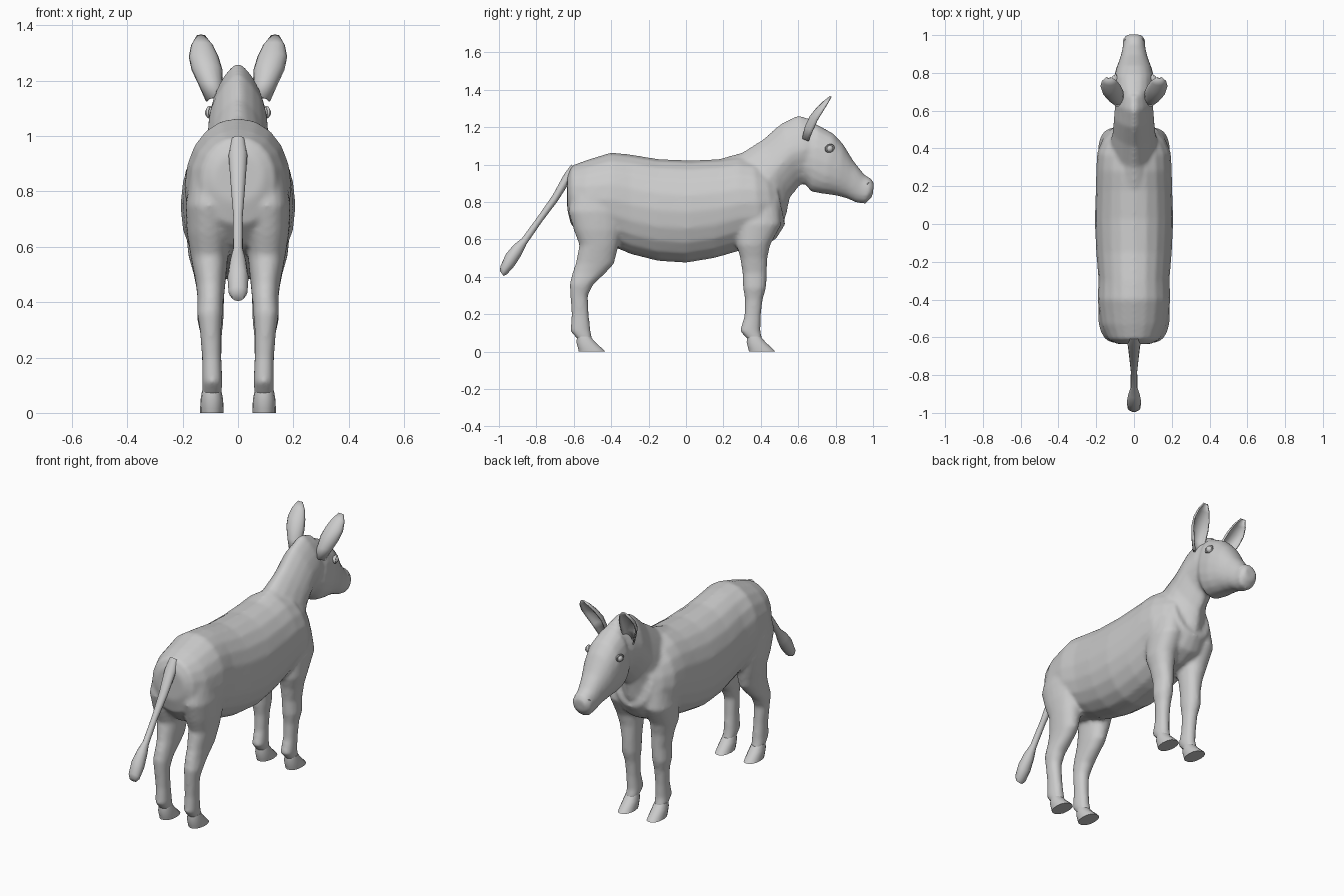
import bpy, bmesh, math
from mathutils import Vector

hide = bpy.data.materials.new("grey_hide")
hide.diffuse_color = (0.6, 0.6, 0.6, 1)


def finish(bm, name, angle=50):
    bmesh.ops.recalc_face_normals(bm, faces=bm.faces)
    me = bpy.data.meshes.new(name)
    bm.to_mesh(me)
    bm.free()
    ob = bpy.data.objects.new(name, me)
    bpy.context.collection.objects.link(ob)
    me.materials.append(hide)
    bpy.ops.object.select_all(action='DESELECT')
    ob.select_set(True)
    bpy.context.view_layer.objects.active = ob
    bpy.ops.object.shade_smooth_by_angle(angle=math.radians(angle))
    return ob


def loft(bm, sections, count=20):
    """Closed skin over superellipse rings: (centre, half axis a, half axis b, exponent)."""
    rings = []
    for c, a, b, n in sections:
        ring = []
        for i in range(count):
            t = 2 * math.pi * i / count
            ca, sa = math.cos(t), math.sin(t)
            u = math.copysign(abs(ca) ** (2 / n), ca)
            v = math.copysign(abs(sa) ** (2 / n), sa)
            ring.append(bm.verts.new(c + a * u + b * v))
        rings.append(ring)
    for r, q in zip(rings, rings[1:]):
        for i in range(count):
            j = (i + 1) % count
            bm.faces.new((r[i], r[j], q[j], q[i]))
    bm.faces.new(rings[0])
    bm.faces.new(rings[-1])


def spine(rows):
    """Rings from top (y, z), bottom (y, z), half width, exponent."""
    out = []
    for ty, tz, by, bz, w, n in rows:
        top, bot = Vector((0, ty, tz)), Vector((0, by, bz))
        out.append(((top + bot) / 2, Vector((w, 0, 0)), (top - bot) / 2, n))
    return out


def limb(rows, side):
    """Level rings from z, back y, front y, inner x, outer x."""
    return [(Vector((side * (x0 + x1) / 2, (y0 + y1) / 2, z)),
             Vector(((x1 - x0) / 2, 0, 0)), Vector((0, (y1 - y0) / 2, 0)), 2.2)
            for z, y0, y1, x0, x1 in rows]


trunk = [(-0.635, 0.94, -0.635, 0.76, 0.09, 2), (-0.61, 0.995, -0.615, 0.68, 0.135, 2.1),
         (-0.53, 1.025, -0.54, 0.60, 0.175, 2.1), (-0.40, 1.065, -0.40, 0.565, 0.193, 2.1),
         (-0.30, 1.055, -0.29, 0.52, 0.188, 2.1), (-0.15, 1.03, -0.15, 0.485, 0.2, 2.1),
         (0.03, 1.022, 0.0, 0.475, 0.208, 2.1), (0.18, 1.03, 0.15, 0.50, 0.203, 2.1),
         (0.28, 1.045, 0.29, 0.54, 0.2, 2), (0.36, 1.03, 0.40, 0.56, 0.195, 2),
         (0.42, 1.0, 0.48, 0.60, 0.165, 2), (0.47, 0.96, 0.53, 0.68, 0.12, 2)]
neck = [(0.16, 1.025, 0.42, 0.64, 0.16, 1.8), (0.30, 1.065, 0.535, 0.72, 0.13, 1.6),
        (0.41, 1.135, 0.555, 0.82, 0.113, 1.5), (0.51, 1.222, 0.61, 0.89, 0.107, 1.5),
        (0.60, 1.265, 0.68, 0.90, 0.1, 1.5), (0.68, 1.24, 0.74, 0.93, 0.085, 1.6)]
head = [(0.63, 1.17, 0.635, 0.90, 0.085, 2), (0.70, 1.215, 0.67, 0.855, 0.104, 2.2),
        (0.79, 1.165, 0.73, 0.845, 0.108, 2.3), (0.84, 1.11, 0.80, 0.835, 0.096, 2.2),
        (0.895, 1.02, 0.86, 0.82, 0.074, 2.2), (0.955, 0.945, 0.91, 0.797, 0.06, 2.2),
        (0.99, 0.925, 0.96, 0.79, 0.059, 2.2), (1.005, 0.90, 0.997, 0.83, 0.042, 2)]
hind_leg = [(0.88, -0.60, -0.34, 0.03, 0.17), (0.75, -0.63, -0.33, 0.02, 0.19),
            (0.65, -0.60, -0.34, 0.025, 0.185), (0.57, -0.57, -0.36, 0.035, 0.172),
            (0.47, -0.59, -0.385, 0.045, 0.153), (0.42, -0.608, -0.43, 0.05, 0.147),
            (0.36, -0.622, -0.495, 0.055, 0.148), (0.30, -0.618, -0.525, 0.06, 0.138),
            (0.20, -0.612, -0.52, 0.06, 0.13), (0.11, -0.618, -0.51, 0.056, 0.13),
            (0.06, -0.575, -0.50, 0.06, 0.13)]
front_leg = [(0.80, 0.28, 0.50, 0.03, 0.17), (0.68, 0.27, 0.51, 0.03, 0.19),
             (0.57, 0.27, 0.45, 0.04, 0.18), (0.50, 0.29, 0.435, 0.045, 0.16),
             (0.42, 0.302, 0.432, 0.05, 0.145), (0.34, 0.305, 0.428, 0.052, 0.148),
             (0.28, 0.315, 0.41, 0.058, 0.135), (0.19, 0.312, 0.4, 0.06, 0.13),
             (0.11, 0.288, 0.398, 0.056, 0.13), (0.06, 0.335, 0.41, 0.06, 0.13)]

# Trunk, neck, head and legs fused into one smooth skin
bm = bmesh.new()
for rows in (trunk, neck, head):
    loft(bm, spine(rows))
for s in (-1, 1):
    loft(bm, limb(hind_leg, s))
    loft(bm, limb(front_leg, s))
body = finish(bm, "body")
fuse = body.modifiers.new("fuse", 'REMESH')
fuse.mode = 'VOXEL'
fuse.voxel_size = 0.011
fuse.use_smooth_shade = True
soft = body.modifiers.new("soften", 'SMOOTH')
soft.factor = 0.5
soft.iterations = 5

# Hooves: flat soles with a long toe
for s, tag in ((-1, "left"), (1, "right")):
    for y, part in ((-0.575, "hind"), (0.335, "front")):
        bm = bmesh.new()
        loft(bm, limb([(0, y, y + 0.145, 0.052, 0.137), (0.015, y - 0.003, y + 0.13, 0.052, 0.137),
                       (0.05, y - 0.012, y + 0.092, 0.054, 0.135),
                       (0.08, y - 0.008, y + 0.065, 0.06, 0.13)], s), 14)
        finish(bm, f"{part}_hoof_{tag}", 40)

# Tail with a swollen brush: y, z, half width, half thickness
bm = bmesh.new()
across = Vector((0, -0.8, -0.6)).cross(Vector((1, 0, 0))).normalized()
loft(bm, [(Vector((0, y, z)), Vector((w, 0, 0)), across * t, 2) for y, z, w, t in (
    (-0.60, 0.985, 0.025, 0.02), (-0.635, 0.93, 0.034, 0.026), (-0.70, 0.82, 0.026, 0.021),
    (-0.78, 0.71, 0.017, 0.018), (-0.865, 0.59, 0.018, 0.02), (-0.90, 0.545, 0.03, 0.034),
    (-0.94, 0.49, 0.038, 0.039), (-0.975, 0.435, 0.034, 0.028), (-0.985, 0.418, 0.022, 0.017))], 12)
finish(bm, "tail")

for s, tag in ((-1, "left"), (1, "right")):
    # Cupped ear: centre x, y, z, half width, cup depth
    bm = bmesh.new()
    rows = []
    for x, y, z, w, d in ((0.082, 0.645, 1.13, 0.03, 0.035), (0.098, 0.665, 1.19, 0.04, 0.045),
                          (0.112, 0.69, 1.245, 0.052, 0.045), (0.124, 0.72, 1.29, 0.05, 0.038),
                          (0.13, 0.75, 1.33, 0.036, 0.024), (0.134, 0.775, 1.362, 0.012, 0.006)):
        row = []
        for i in range(9):
            a = math.pi * (i / 8 - 0.5)
            back = d * math.cos(a) - d * 0.35
            row.append(bm.verts.new((s * (x + w * math.sin(a)), y - back * 0.9, z + back * 0.35)))
        rows.append(row)
    for r, q in zip(rows, rows[1:]):
        for i in range(8):
            bm.faces.new((r[i], r[i + 1], q[i + 1], q[i]))
    ear = finish(bm, f"ear_{tag}", 60)
    thick = ear.modifiers.new("thickness", 'SOLIDIFY')
    thick.thickness = 0.008
    thick.offset = 0

    # Eyeball, eyelid rim and nostril rim
    bm = bmesh.new()
    bmesh.ops.create_uvsphere(bm, u_segments=14, v_segments=10, radius=0.02)
    eye = finish(bm, f"eye_{tag}")
    eye.location = (s * 0.1, 0.768, 1.085)
    for part, loc, size, rim in (("eyelid", (0.104, 0.768, 1.087), 0.022, 0.006),
                                 ("nostril", (0.043, 0.978, 0.893), 0.011, 0.004)):
        bm = bmesh.new()
        n = 16
        pts = [[bm.verts.new((s * rim * math.sin(b), (size + rim * math.cos(b)) * math.cos(a),
                              (size * 0.75 + rim * math.cos(b)) * math.sin(a)))
                for b in (k * math.pi / 3 for k in range(6))]
               for a in (k * 2 * math.pi / n for k in range(n))]
        for i in range(n):
            for k in range(6):
                bm.faces.new((pts[i][k], pts[(i + 1) % n][k],
                              pts[(i + 1) % n][(k + 1) % 6], pts[i][(k + 1) % 6]))
        ring = finish(bm, f"{part}_{tag}", 60)
        ring.location = (s * loc[0], loc[1], loc[2])
        ring.rotation_euler = (math.radians(20), 0, s * math.radians(18 if part == "eyelid" else 40))
